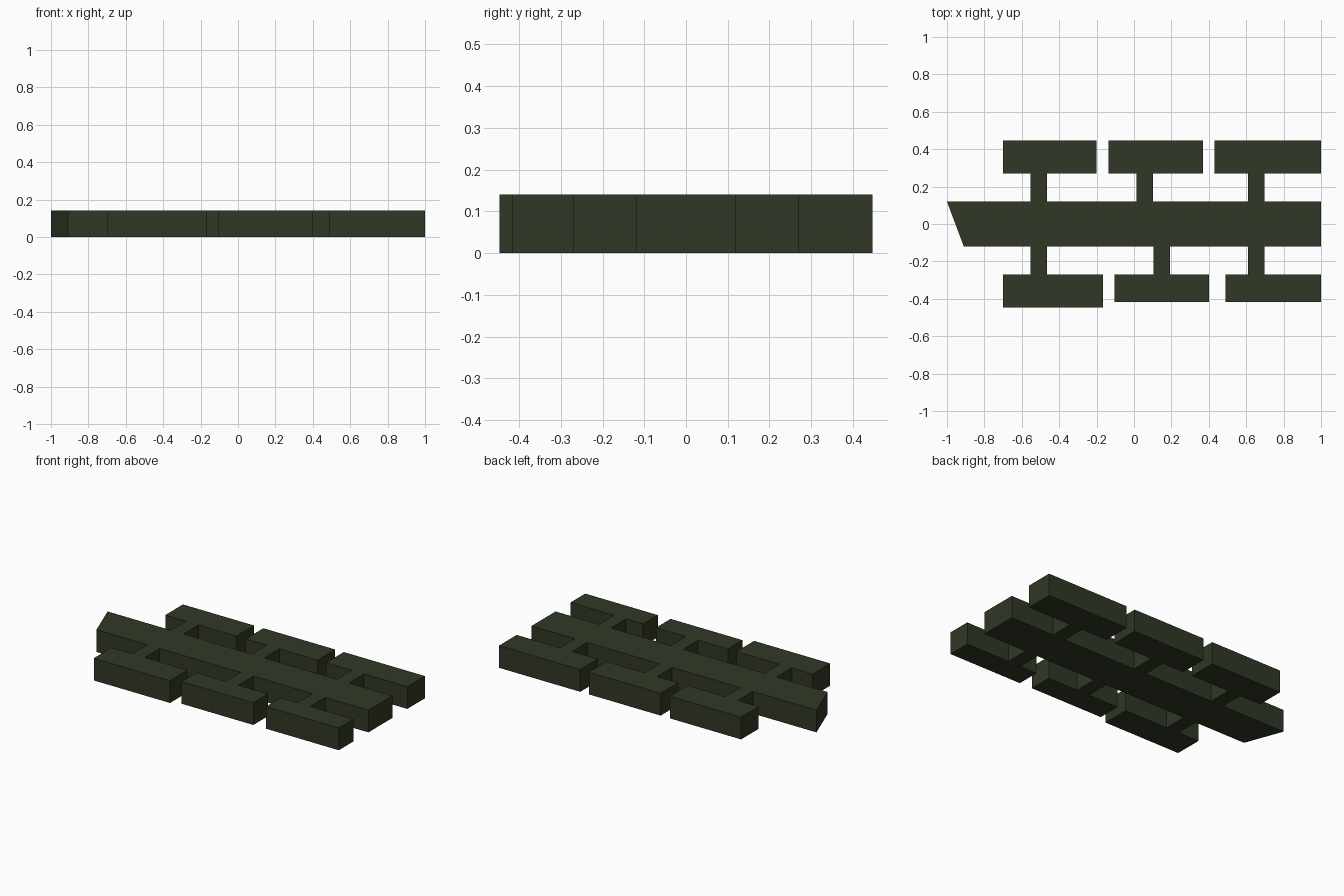
import bpy
import bmesh

HEIGHT = 0.141
SPINE = 0.12    # half depth of the central bar
INNER = 0.27    # inner edge of the outer blocks

cube = bpy.data.objects.get("Cube")
if cube:
    bpy.data.objects.remove(cube, do_unlink=True)

green = bpy.data.materials.new("dark_olive_green")
green.use_nodes = True
colour = (0.030, 0.039, 0.019, 1.0)
green.diffuse_color = colour
green.node_tree.nodes["Principled BSDF"].inputs["Base Color"].default_value = colour


def slab(name, outline):
    """Extrude a flat outline up to the common height."""
    bm = bmesh.new()
    base = bm.faces.new([bm.verts.new((x, y, 0)) for x, y in outline])
    top = bmesh.ops.extrude_face_region(bm, geom=[base])["geom"]
    bmesh.ops.translate(bm, vec=(0, 0, HEIGHT),
                        verts=[v for v in top if isinstance(v, bmesh.types.BMVert)])
    bmesh.ops.recalc_face_normals(bm, faces=bm.faces)
    mesh = bpy.data.meshes.new(name)
    bm.to_mesh(mesh)
    bm.free()
    mesh.materials.append(green)
    obj = bpy.data.objects.new(name, mesh)
    bpy.context.collection.objects.link(obj)


def box(name, x0, x1, y0, y1):
    slab(name, [(x0, y0), (x1, y0), (x1, y1), (x0, y1)])


# Central bar with one slanted end
slab("central_bar", [(-0.91, -SPINE), (1, -SPINE), (1, SPINE), (-1, SPINE)])

# Outer blocks: start x, end x, outer y, connector centre x
blocks = {
    "back": [(-0.70, -0.20, 0.447, -0.51), (-0.135, 0.37, 0.447, 0.057),
             (0.43, 1.0, 0.447, 0.653)],
    "front": [(-0.70, -0.165, -0.447, -0.51), (-0.105, 0.40, -0.417, 0.148),
              (0.49, 1.0, -0.417, 0.653)],
}
for row, items in blocks.items():
    side = 1 if row == "back" else -1
    for i, (x0, x1, outer, cx) in enumerate(items, 1):
        box(f"{row}_block_{i}", x0, x1, side * INNER, outer)
        # Connector joining the block to the bar
        box(f"{row}_connector_{i}", cx - 0.044, cx + 0.044, side * SPINE, side * INNER)
